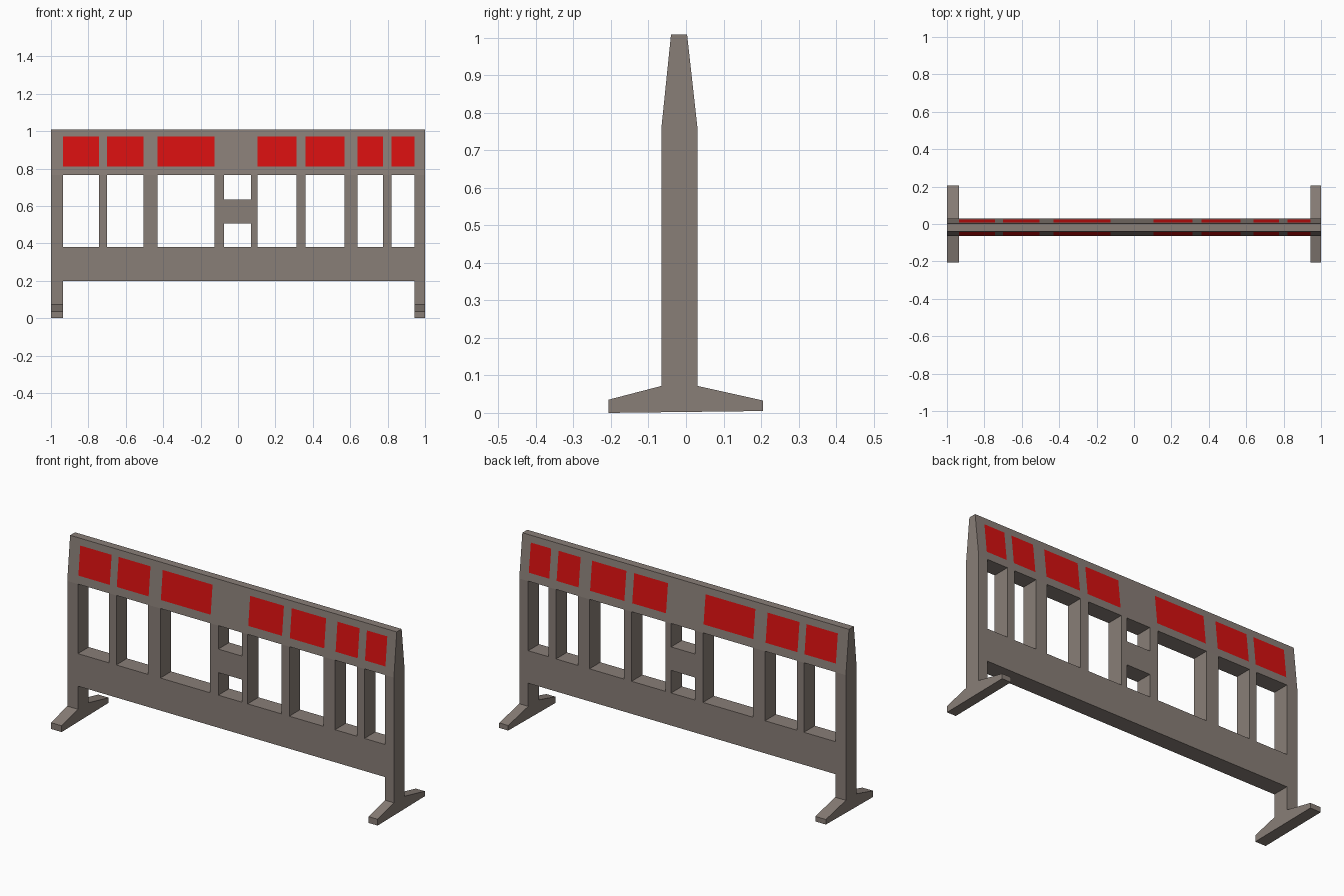
import bpy
import bmesh

cube = bpy.data.objects.get("Cube")
if cube:
    bpy.data.objects.remove(cube)


def make_material(name, color):
    mat = bpy.data.materials.new(name)
    mat.use_nodes = True
    mat.diffuse_color = color
    bsdf = next(n for n in mat.node_tree.nodes if n.type == 'BSDF_PRINCIPLED')
    bsdf.inputs["Base Color"].default_value = color
    return mat


GREY = make_material("warm_grey_plastic", (0.25, 0.21, 0.185, 1))
RED = make_material("reflector_red", (0.68, 0.005, 0.005, 1))


def finish(name, bm, mats):
    bmesh.ops.remove_doubles(bm, verts=bm.verts, dist=0.0001)
    bmesh.ops.dissolve_limit(bm, angle_limit=0.01, verts=bm.verts,
                             edges=bm.edges, delimit={'MATERIAL'})
    bmesh.ops.recalc_face_normals(bm, faces=bm.faces)
    mesh = bpy.data.meshes.new(name)
    bm.to_mesh(mesh)
    bm.free()
    for mat in mats:
        mesh.materials.append(mat)
    obj = bpy.data.objects.new(name, mesh)
    bpy.context.scene.collection.objects.link(obj)
    return obj


# Layout: panel bays, the central handle bay and the height levels
BAYS = [(-0.935, -0.743), (-0.70, -0.505), (-0.43, -0.125), (0.105, 0.312),
        (0.36, 0.57), (0.64, 0.775), (0.82, 0.945)]
HANDLE = (-0.075, 0.07)
BASE, SILL, GRIP_LOW, GRIP_HIGH, LINTEL, RED_LOW, RED_HIGH, TOP = (
    0.20, 0.38, 0.505, 0.635, 0.765, 0.81, 0.97, 1.008)
FRONT, BACK = -0.065, 0.03
xs = sorted({-1, 1, *HANDLE, *(x for bay in BAYS for x in bay)})
zs = [BASE, SILL, GRIP_LOW, GRIP_HIGH, LINTEL, RED_LOW, RED_HIGH, TOP]


def depth(z):
    """Front and back y of the barrier, tapering above the windows."""
    t = max(0, (z - LINTEL) / (TOP - LINTEL))
    return FRONT + 0.025 * t, BACK - 0.027 * t


def in_bay(x):
    return any(a < x < b for a, b in BAYS)


def solid(i, k):
    if not (0 <= i < len(xs) - 1 and 0 <= k < len(zs) - 1):
        return False
    x, z = (xs[i] + xs[i + 1]) / 2, (zs[k] + zs[k + 1]) / 2
    if not SILL < z < LINTEL:
        return True
    in_handle = HANDLE[0] < x < HANDLE[1]
    return not in_bay(x) and not (in_handle and not GRIP_LOW < z < GRIP_HIGH)


# Barrier frame with windows, and red panels set flush in both sides
bm = bmesh.new()


def add_face(points, index=0):
    face = bm.faces.new([bm.verts.new(p) for p in points])
    face.material_index = index


def rim(x0, z0, x1, z1):
    f0, b0 = depth(z0)
    f1, b1 = depth(z1)
    add_face([(x0, f0, z0), (x1, f1, z1), (x1, b1, z1), (x0, b0, z0)])


for i in range(len(xs) - 1):
    for k in range(len(zs) - 1):
        if not solid(i, k):
            continue
        x0, x1, z0, z1 = xs[i], xs[i + 1], zs[k], zs[k + 1]
        red = int(z0 == RED_LOW and in_bay((x0 + x1) / 2))
        for side in (0, 1):
            y0, y1 = depth(z0)[side], depth(z1)[side]
            add_face([(x0, y0, z0), (x1, y0, z0), (x1, y1, z1), (x0, y1, z1)], red)
        if not solid(i - 1, k):
            rim(x0, z0, x0, z1)
        if not solid(i + 1, k):
            rim(x1, z0, x1, z1)
        if not solid(i, k - 1):
            rim(x0, z0, x1, z0)
        if not solid(i, k + 1):
            rim(x0, z1, x1, z1)
finish("barrier_frame", bm, [GREY, RED])

# Legs with splayed feet, one under each end
FOOT = [(-0.207, 0), (0.205, 0.005), (0.205, 0.033), (BACK, 0.072),
        (BACK, BASE), (FRONT, BASE), (FRONT, 0.072), (-0.207, 0.035)]
for name, x0, x1 in (("right_leg", -1, BAYS[0][0]), ("left_leg", BAYS[-1][1], 1)):
    bm = bmesh.new()
    base = bm.faces.new([bm.verts.new((x0, y, z)) for y, z in FOOT])
    ext = bmesh.ops.extrude_face_region(bm, geom=[base], use_keep_orig=True)
    moved = [v for v in ext["geom"] if isinstance(v, bmesh.types.BMVert)]
    bmesh.ops.translate(bm, verts=moved, vec=(x1 - x0, 0, 0))
    finish(name, bm, [GREY])
